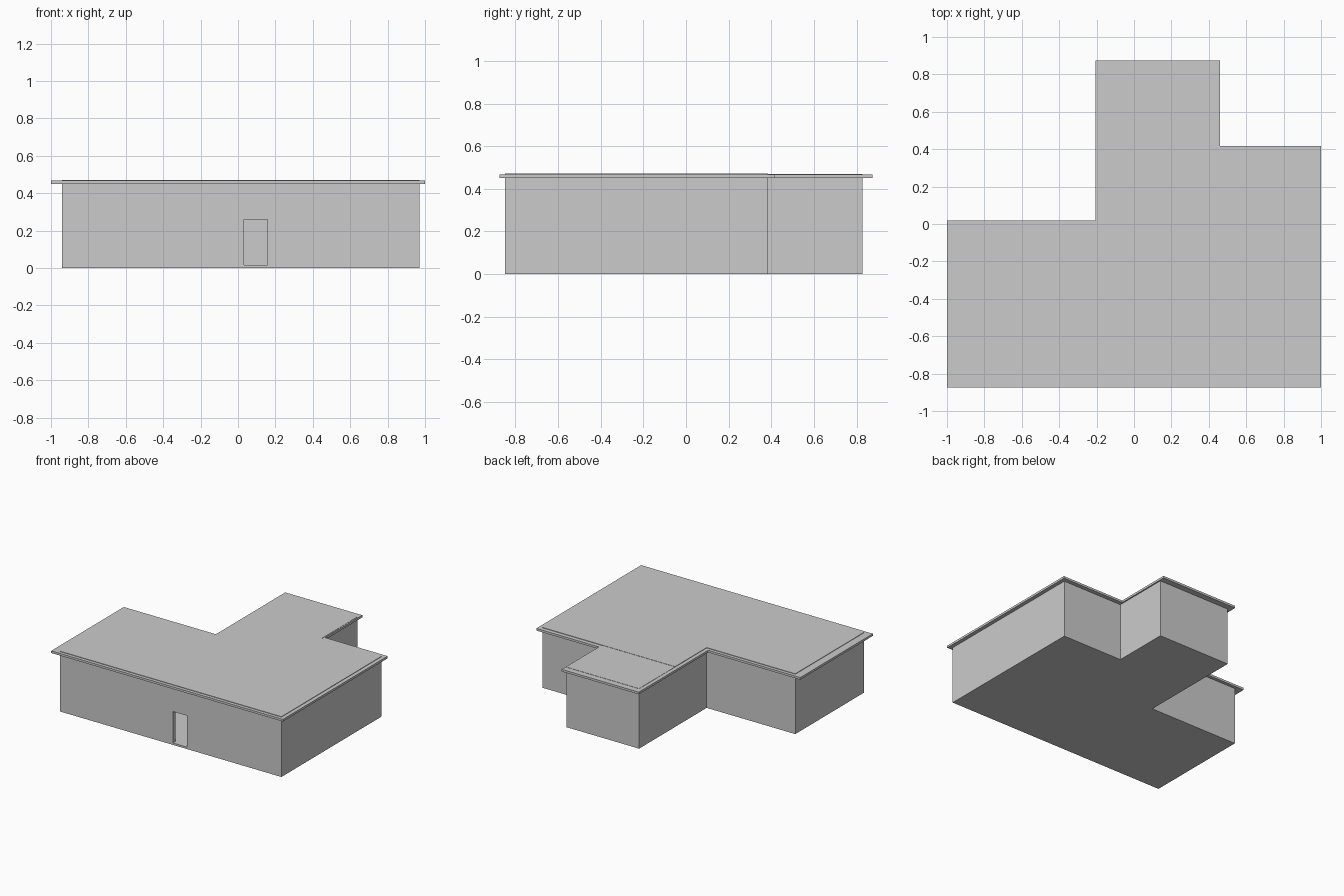
import bpy, bmesh

if "Cube" in bpy.data.objects:
    bpy.data.objects.remove(bpy.data.objects["Cube"])


def prism(name, outline, z0, z1):
    """Extrude a counter-clockwise outline from z0 up to z1."""
    bm = bmesh.new()
    base = bm.faces.new([bm.verts.new((x, y, z0)) for x, y in outline])
    ext = bmesh.ops.extrude_face_region(bm, geom=[base], use_keep_orig=True)
    for v in ext["geom"]:
        if isinstance(v, bmesh.types.BMVert):
            v.co.z = z1
    bmesh.ops.recalc_face_normals(bm, faces=bm.faces)
    mesh = bpy.data.meshes.new(name)
    bm.to_mesh(mesh)
    bm.free()
    obj = bpy.data.objects.new(name, mesh)
    bpy.context.collection.objects.link(obj)
    return obj


def rect(x0, x1, y0, y1):
    return [(x0, y0), (x1, y0), (x1, y1), (x0, y1)]


def stepped(left, right, front, left_back, step, back, wing_l, wing_r):
    """Floor plan: wide main block with a wing at the back."""
    return [(left, front), (right, front), (right, step), (wing_r, step),
            (wing_r, back), (wing_l, back), (wing_l, left_back), (left, left_back)]


def cut(target, cutter):
    mod = target.modifiers.new(cutter.name, 'BOOLEAN')
    mod.operation = 'DIFFERENCE'
    mod.solver = 'EXACT'
    mod.object = cutter
    cutter.hide_render = True
    cutter.hide_viewport = True
    cutter.display_type = 'WIRE'


L, R, F, LB, ST, B, WL, WR = -0.94, 0.97, -0.85, -0.005, 0.385, 0.828, -0.175, 0.45
T = 0.03          # wall thickness
EAVE, SLAB, TOP = 0.45, 0.467, 0.471

# Hollow walls and floor with an open doorway at the front
walls = prism("walls", stepped(L, R, F, LB, ST, B, WL, WR), 0, EAVE)
room = prism("room_cutter",
             stepped(L + T, R - T, F + T, LB - T, ST - T, B - T, WL + T, WR - T),
             0.015, EAVE - 0.01)
door = prism("door_cutter", rect(0.033, 0.157, F - 0.05, F + T + 0.02), 0.015, 0.26)
cut(walls, room)
cut(walls, door)

# Overhanging roof slab
prism("roof_slab", stepped(-1, 1, -0.875, 0.02, 0.417, 0.875, -0.205, 0.46), EAVE, SLAB)

# Thin roof decks, slightly raised above the overhang
prism("main_deck", [(L, F), (R, F), (R, ST), (WL, ST), (WL, LB), (L, LB)], SLAB, TOP)
prism("wing_deck", rect(WL, WR, ST, B), SLAB, TOP - 0.002)
